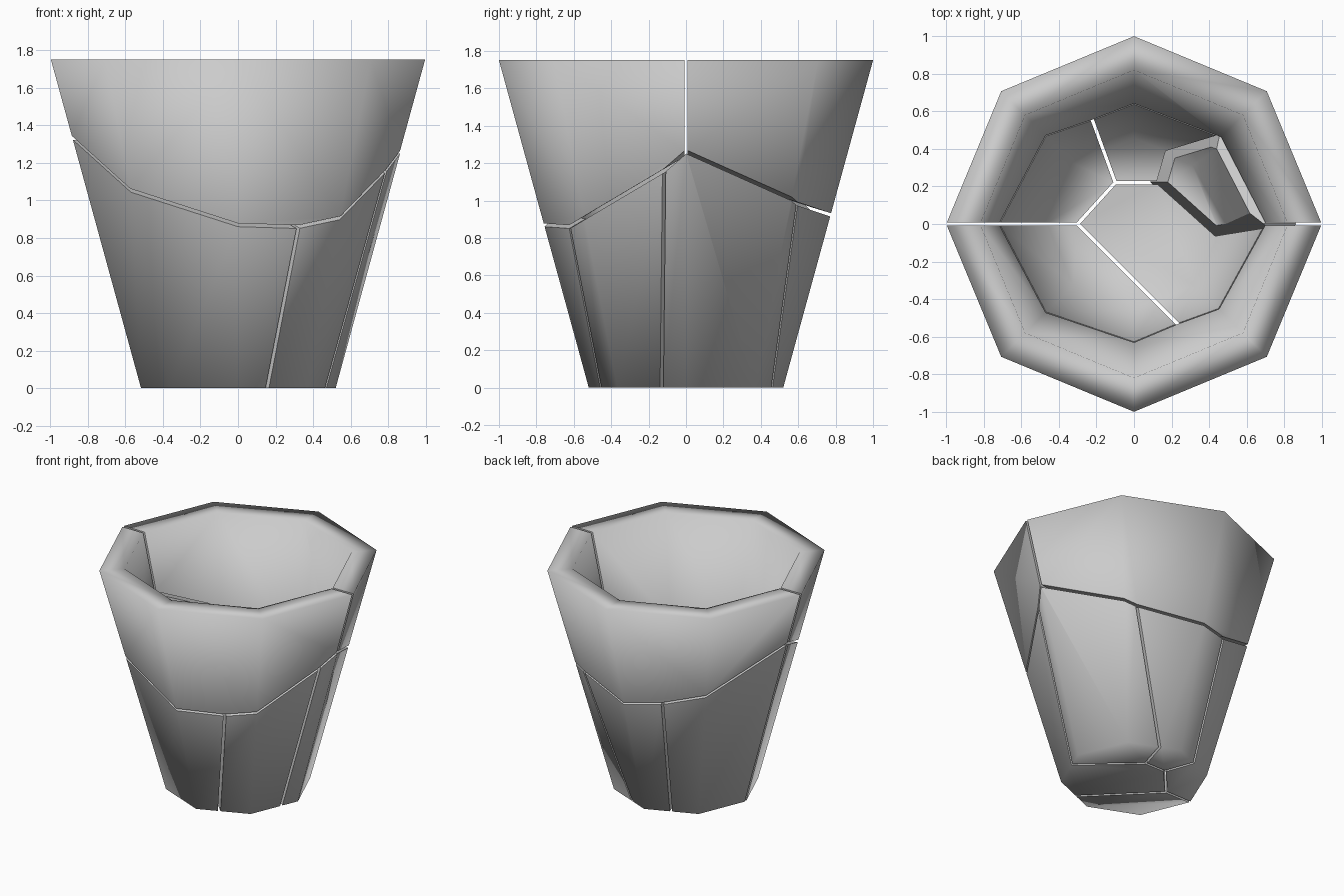
import bpy, bmesh, math
from mathutils import Vector

if "Cube" in bpy.data.objects:
    bpy.data.objects.remove(bpy.data.objects["Cube"])

SIDES = 8
GAP = 0.009  # each shard is pulled back this far from its crack planes

# One seed point per shard: a crack lies midway between two neighbouring seeds
SEEDS = {
    "upper_front_shard": Vector((0.0, -0.938, 1.76)),
    "upper_back_shard": Vector((0.0, 0.938, 1.76)),
    "floor_front_shard": Vector((0.008, 0.015, 0.145)),
    "lower_right_shard": Vector((0.30, 0.34, 0.06)),
    "lower_back_shard": Vector((0.008, 0.426, 0.145)),
    "lower_back_left_shard": Vector((-0.315, 0.308, 0.145)),
    "lower_front_left_shard": Vector((-0.315, -0.308, 0.145)),
}


def whole_cup(wall_extra=0.0, floor_extra=0.0):
    """Tapered eight-sided cup: outer wall, flat rim, inner wall, floor."""
    bm = bmesh.new()
    floor_z = 0.18 + floor_extra
    inner_r = 0.82 - 0.23 * (1.75 - floor_z) - wall_extra
    profile = [(0.52, 0.0), (1.0, 1.75), (0.82 - wall_extra, 1.75), (inner_r, floor_z)]
    rings = []
    for r, z in profile:
        rings.append([bm.verts.new((r * math.cos(2 * math.pi * k / SIDES),
                                    r * math.sin(2 * math.pi * k / SIDES), z))
                      for k in range(SIDES)])
    for a, b in zip(rings, rings[1:]):
        for k in range(SIDES):
            j = (k + 1) % SIDES
            bm.faces.new((a[k], a[j], b[j], b[k]))
    bm.faces.new(rings[0][::-1])
    bm.faces.new(rings[-1])
    for f in bm.faces:
        f.smooth = True
    return bm


def cut(bm, point, normal):
    """Remove everything beyond the plane and close the section."""
    bmesh.ops.bisect_plane(bm, geom=bm.verts[:] + bm.edges[:] + bm.faces[:],
                           dist=1e-5, plane_co=point, plane_no=normal,
                           clear_outer=True)
    rim = [e for e in bm.edges if len(e.link_faces) == 1]
    if not rim:
        return
    for e in rim:
        e.smooth = False
    old = set(bm.faces)
    bmesh.ops.triangle_fill(bm, edges=rim, normal=normal,
                            use_beauty=True, use_dissolve=False)
    for f in bm.faces:
        if f not in old:
            f.smooth = False


# Build every shard from the cup, steep cracks first, sloping cracks last
for name, seed in SEEDS.items():
    # the lower right shard bulges into the cup
    bulging = name == "lower_right_shard"
    bm = whole_cup(0.05, 0.14) if bulging else whole_cup()
    planes = []
    for other, pos in SEEDS.items():
        if other != name:
            n = (pos - seed).normalized()
            planes.append(((seed + pos) / 2 - n * GAP, n))
    for point, n in sorted(planes, key=lambda p: abs(p[1].z)):
        cut(bm, point, n)
    bmesh.ops.recalc_face_normals(bm, faces=bm.faces[:])
    mesh = bpy.data.meshes.new(name)
    bm.to_mesh(mesh)
    bm.free()
    bpy.context.collection.objects.link(bpy.data.objects.new(name, mesh))
